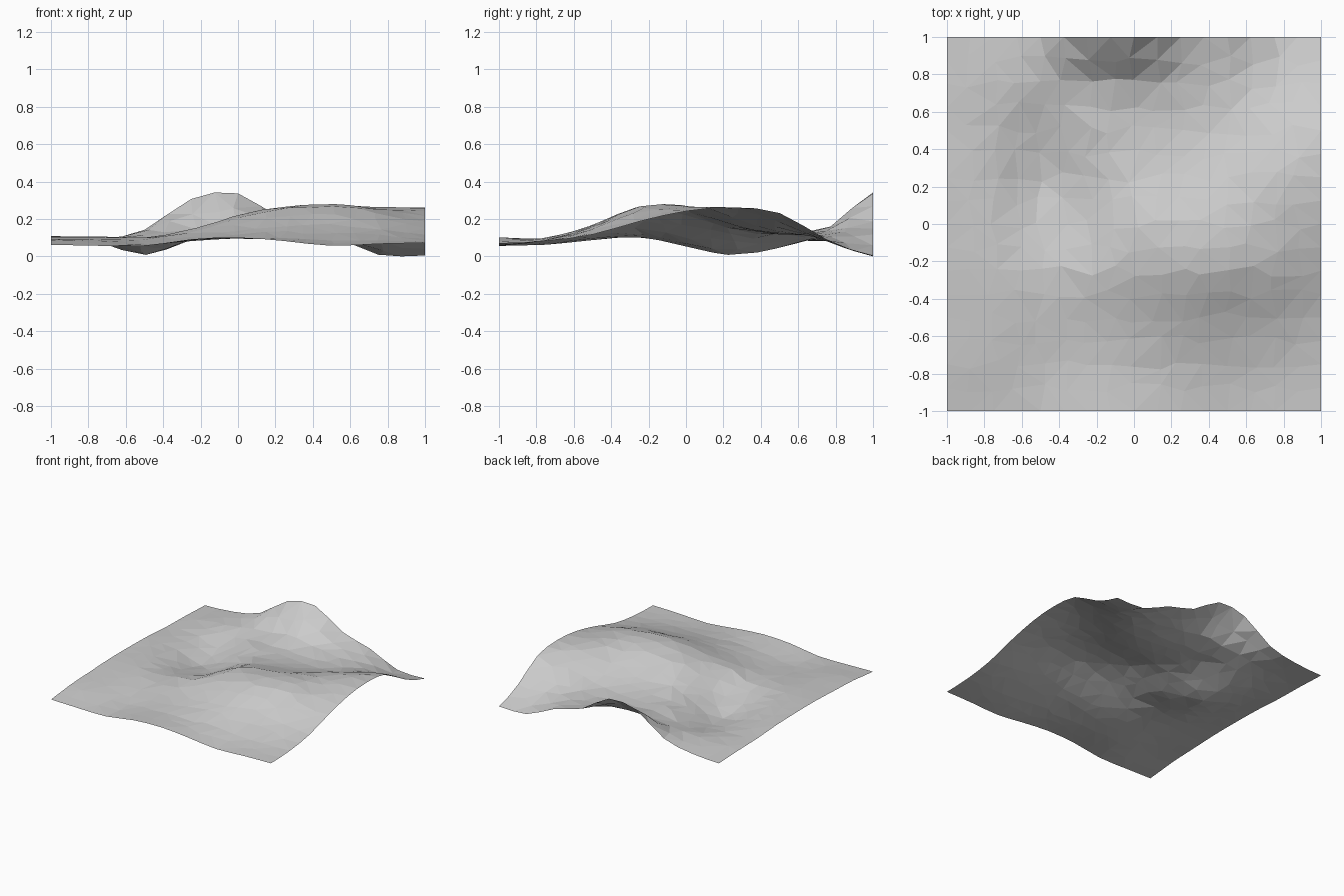
import bpy, bmesh, math, random

if "Cube" in bpy.data.objects:
    bpy.data.objects.remove(bpy.data.objects["Cube"])

random.seed(4)

# Survey heights in hundredths: rows from back (y=1) to front, columns from left to right
HEIGHTS = [
    [7.5, 9, 14.5, 31, 34, 19, 12, 1.2, 0.8],
    [8.5, 9.5, 11.5, 14, 15, 13, 11, 8.5, 9.5],
    [9, 8, 5, 12, 12.5, 12, 13.5, 19, 23.5],
    [10.5, 8, 1, 9, 15.5, 17, 21, 26, 26.5],
    [11, 10, 5.5, 10, 22, 25.5, 27.5, 26.5, 24.5],
    [11, 11, 10.5, 15, 21.5, 26, 27, 24, 19],
    [10, 10, 9, 11, 14.5, 17, 16.5, 15, 12],
    [9, 8.5, 6.5, 8.5, 10, 10, 9, 9, 8.5],
    [6.5, 6, 6, 9.5, 10.5, 8.5, 6, 7, 7.5],
]


def spline(values, t):
    """Smooth curve through evenly spaced values, t in 0..1."""
    n = len(values) - 1
    i = min(int(t * n), n - 1)
    f = t * n - i
    a, b, c, d = (values[max(0, min(n, k))] for k in range(i - 1, i + 3))
    return b + 0.5 * f * (c - a + f * (2*a - 5*b + 4*c - d + f * (3*(b - c) + d - a)))


def height(x, y):
    u, v = (x + 1) / 2, (1 - y) / 2
    return spline([spline(row, u) for row in HEIGHTS], v) / 100


# Terrain sheet: coarse grid with irregular interior points for low-poly facets
N = 16
bm = bmesh.new()
bmesh.ops.create_grid(bm, x_segments=N, y_segments=N, size=1)
for v in bm.verts:
    x, y = v.co.x, v.co.y
    if abs(x) < 0.99 and abs(y) < 0.99:
        v.co.x += random.uniform(-0.03, 0.03)
        v.co.y += random.uniform(-0.03, 0.03)
    v.co.z = height(v.co.x, v.co.y)
low = min(v.co.z for v in bm.verts)
for v in bm.verts:
    v.co.z -= low
bmesh.ops.triangulate(bm, faces=bm.faces[:])
mesh = bpy.data.meshes.new("terrain")
bm.to_mesh(mesh)
bm.free()

# Single pale grey colour
grey = bpy.data.materials.new("pale_grey")
grey.diffuse_color = (0.6, 0.6, 0.6, 1)
grey.use_nodes = True
grey.node_tree.nodes["Principled BSDF"].inputs["Base Color"].default_value = grey.diffuse_color
mesh.materials.append(grey)
terrain = bpy.data.objects.new("terrain", mesh)
bpy.context.collection.objects.link(terrain)
